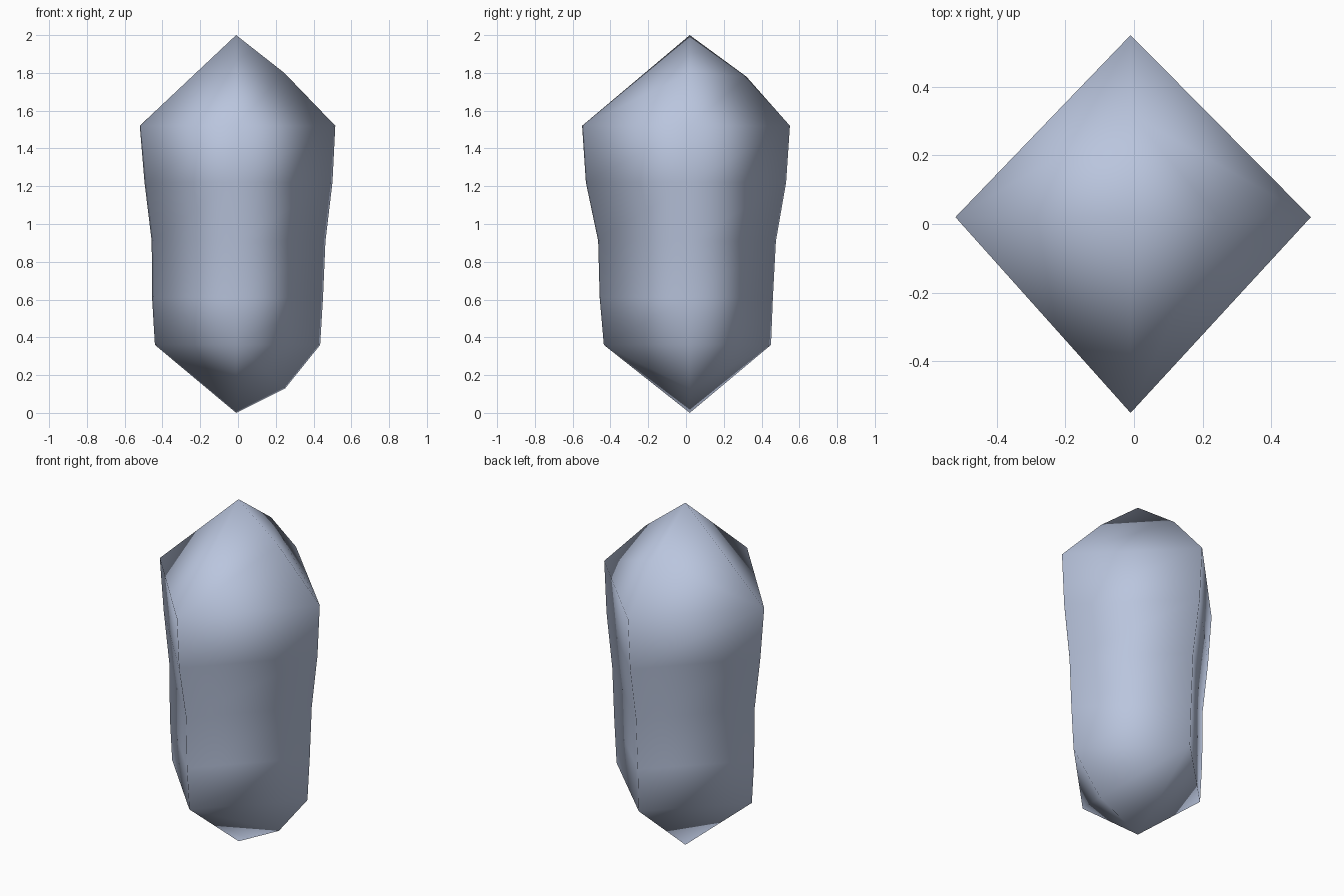
import bpy
import bmesh

cube = bpy.data.objects.get("Cube")
if cube:
    bpy.data.objects.remove(cube)

# Offsets of the crystal's long axis
AXIS_X, AXIS_Y = -0.01, 0.02

# Diamond cross-sections: height, then reach to front, right, back and left
SECTIONS = [
    (0.36, -0.435, 0.435, 0.45, -0.44),
    (0.61, -0.457, 0.45, 0.46, -0.455),
    (0.91, -0.465, 0.463, 0.476, -0.457),
    (1.22, -0.53, 0.50, 0.53, -0.495),
    (1.52, -0.55, 0.515, 0.55, -0.52),
]

bm = bmesh.new()


def corner_ring(z, front, right, back, left):
    spots = [(AXIS_X, front), (right, AXIS_Y), (AXIS_X, back), (left, AXIS_Y)]
    return [bm.verts.new((x, y, z)) for x, y in spots]


def pointed_cap(ring, tip_z, knuckles):
    """Close a ring to a point; knuckles maps a corner to a ridge vertex."""
    tip = bm.verts.new((AXIS_X, AXIS_Y, tip_z))
    ridge = [bm.verts.new(knuckles[i]) if i in knuckles else v
             for i, v in enumerate(ring)]
    for i in range(4):
        j = (i + 1) % 4
        band = list(dict.fromkeys([ring[i], ring[j], ridge[j], ridge[i]]))
        if len(band) > 2:
            bm.faces.new(band)
        bm.faces.new((ridge[i], ridge[j], tip))


# Four-sided shaft
rings = [corner_ring(*s) for s in SECTIONS]
for low, high in zip(rings, rings[1:]):
    for i in range(4):
        j = (i + 1) % 4
        bm.faces.new((low[i], low[j], high[j], high[i]))

# Pointed ends, with extra ridge vertices on the bulging sides
pointed_cap(rings[-1], 2.0, {1: (0.245, AXIS_Y, 1.80), 2: (AXIS_X, 0.32, 1.78)})
pointed_cap(rings[0], 0.0, {1: (0.25, AXIS_Y, 0.13)})

bmesh.ops.recalc_face_normals(bm, faces=bm.faces)
for face in bm.faces:
    face.smooth = True

mesh = bpy.data.meshes.new("crystal")
bm.to_mesh(mesh)
bm.free()
crystal = bpy.data.objects.new("crystal", mesh)
bpy.context.collection.objects.link(crystal)

# Pale blue mineral
colour = (0.49, 0.56, 0.73, 1.0)
mat = bpy.data.materials.new("pale_blue")
mat.use_nodes = True
mat.diffuse_color = colour
mat.node_tree.nodes["Principled BSDF"].inputs["Base Color"].default_value = colour
mesh.materials.append(mat)
